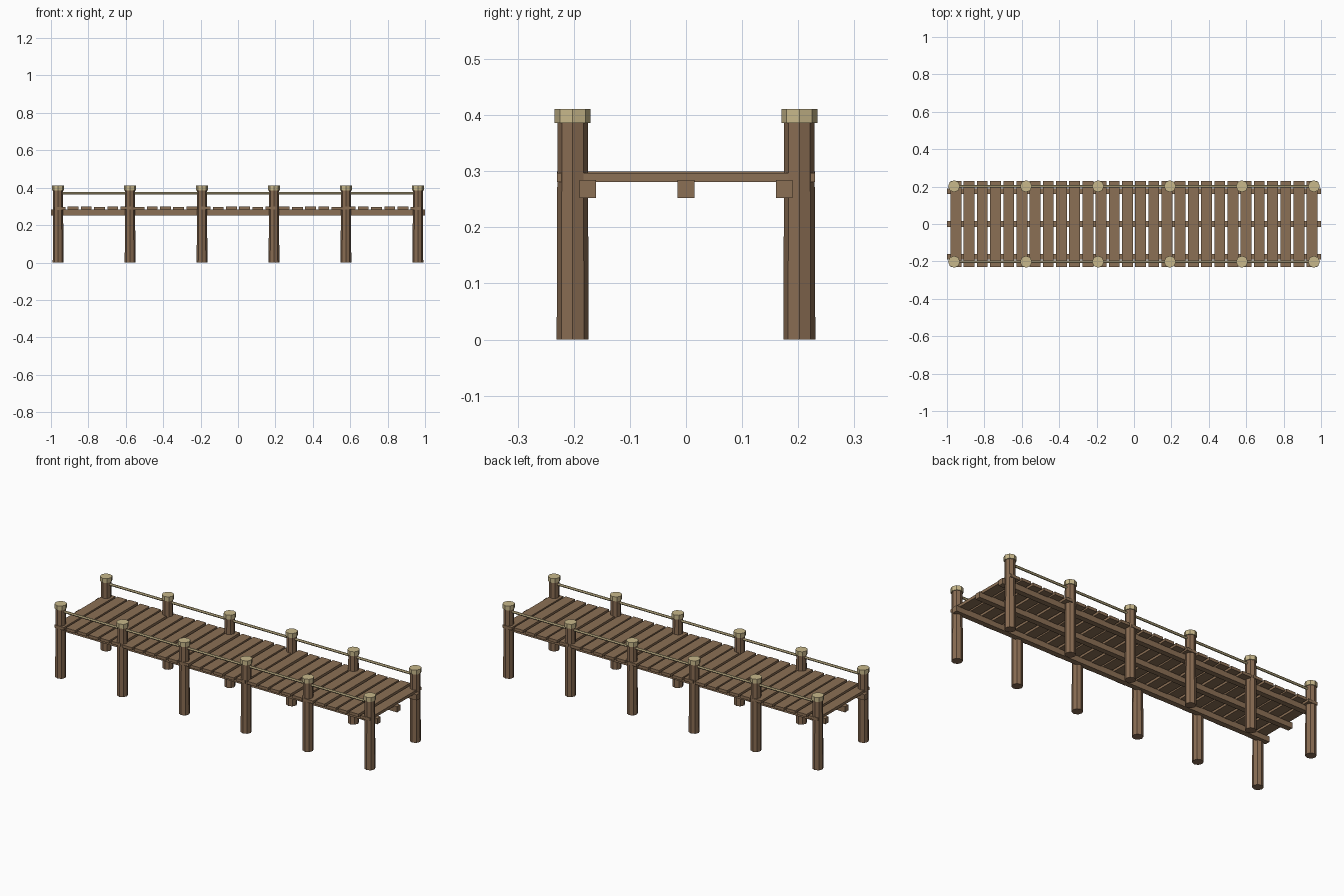
import bpy, math

if "Cube" in bpy.data.objects:
    bpy.data.objects.remove(bpy.data.objects["Cube"])


def material(name, color):
    m = bpy.data.materials.new(name)
    m.diffuse_color = (*color, 1)
    m.use_nodes = True
    m.node_tree.nodes["Principled BSDF"].inputs["Base Color"].default_value = m.diffuse_color
    return m


wood = material("wood", (0.26, 0.16, 0.09))
dark_wood = material("post_wood", (0.25, 0.15, 0.085))
pale = material("pale_rope", (0.58, 0.48, 0.26))


def box(name, loc, size, mat):
    bpy.ops.mesh.primitive_cube_add(size=1, location=loc)
    o = bpy.context.object
    o.name = name
    o.scale = size
    o.data.materials.append(mat)
    return o


def cone(name, loc, r1, r2, depth, mat, sides=8, rot=(0, 0, 0)):
    bpy.ops.mesh.primitive_cone_add(vertices=sides, radius1=r1, radius2=r2,
                                    depth=depth, location=loc, rotation=rot)
    o = bpy.context.object
    o.name = name
    o.data.materials.append(mat)
    return o


# Deck planks, laid at slightly stepped heights
for i in range(28):
    x = -0.952 + i * 1.904 / 27
    box("deck_plank", (x, 0, 0.289 + 0.0015 * (i % 3)), (0.058, 0.46, 0.016), wood)

# Long beams under the deck
for y in (-0.175, 0, 0.175):
    box("support_beam", (0, y, 0.268), (2.0, 0.03, 0.032), wood)

for y in (-0.202, 0.202):
    # Posts with pale caps
    for i in range(6):
        x = -0.962 + i * 0.3848
        cone("post", (x, y, 0.195), 0.0285, 0.027, 0.39, dark_wood)
        cone("post_cap", (x, y, 0.3985), 0.032, 0.032, 0.025, pale)
    # Rope rail running through the posts
    cone("rope_rail", (0, y, 0.371), 0.007, 0.007, 1.924, pale, 6,
         (0, math.pi / 2, 0))
